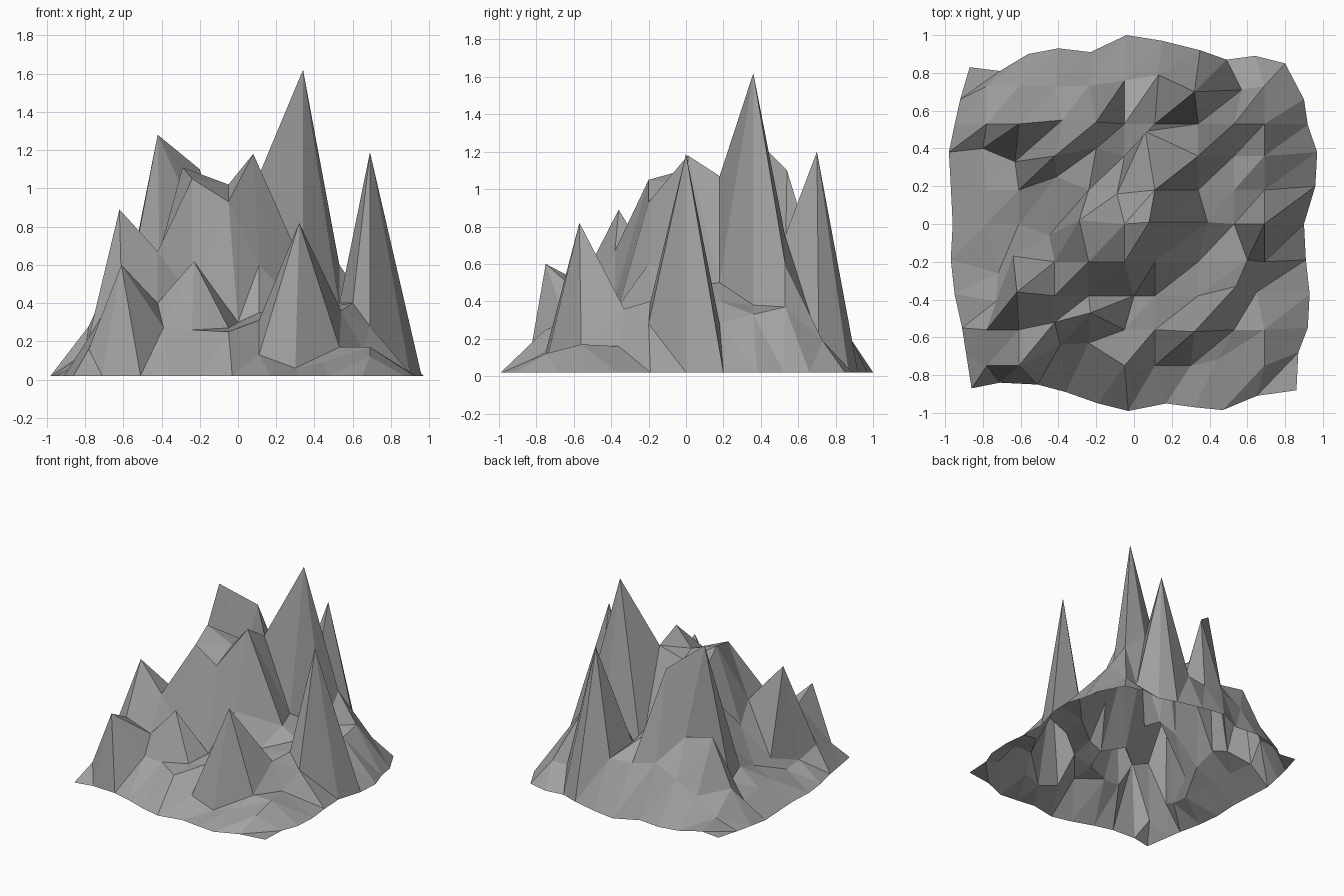
import bpy, bmesh

# grid lines of the terrain
COLS = [-.86, -.78, -.61, -.42, -.24, -.05, .11, .34, .53, .69, .86]
ROWS = [-.87, -.75, -.56, -.38, -.20, 0.0, .18, .36, .53, .73, .85]
RIM_Z = 0.02

# wavy outline of the rim: (x, y) along each side
FRONT = [(-.86, -.87), (-.71, -.84), (-.51, -.85), (-.36, -.89), (-.19, -.95), (-.03, -.99),
         (.17, -.95), (.32, -.97), (.47, -.985), (.65, -.91), (.86, -.88)]
BACK = [(-.87, .83), (-.71, .81), (-.56, .9), (-.4, .93), (-.23, .91), (-.04, 1.0),
        (.15, .97), (.35, .92), (.49, .87), (.64, .89), (.8, .85)]
LEFT_X = [-.89, -.91, -.95, -.97, -.96, -.97, -.98, -.95, -.92]
RIGHT_X = [.87, .92, .93, .91, .90, .96, .97, .92, .90]
SIDE_Y = [-.68, -.55, -.37, -.19, 0, .20, .38, .525, .66]

# interior heights, front row first, left to right
HEIGHTS = [
    [.16, .60, .27, .26, .25, .13, .06, .09, .12],
    [.22, .50, .40, .62, .27, .31, .82, .17, .17],
    [.14, .89, .67, .42, .30, .35, .33, .36, .16],
    [.12, .22, .63, 1.05, .93, .60, .36, .40, .28],
    [.15, .22, .48, 1.11, 1.02, 1.18, .48, .40, 1.19],
    [.15, .28, .55, .85, 1.0, 1.07, .50, .40, .28],
    [.14, .22, 1.28, .80, .65, .32, 1.62, .38, .33],
    [.28, .65, .60, 1.10, .55, .42, .75, .60, .37],
    [.12, .25, .33, .42, .38, .38, 1.20, .18, .19],
]

# sideways shifts of points that sit clearly off the grid: (col, row): (dx, dy)
NUDGE = {
    (3, 1): (.03, .11), (4, 1): (0, .12), (4, 2): (.01, .09), (3, 2): (0, .04),
    (7, 1): (-.04, 0), (8, 1): (-.09, .03), (7, 2): (-.02, -.01),
    (5, 3): (.05, 0), (1, 3): (.05, -.03), (1, 4): (.06, -.06), (2, 3): (-.01, .02),
    (2, 4): (-.03, .03), (8, 4): (.07, .01), (8, 3): (.01, .05), (9, 3): (-.04, .02),
    (3, 5): (-.03, -.06), (4, 5): (-.05, .02), (7, 5): (.05, .01), (6, 5): (-.03, .01),
    (3, 6): (.01, .07), (5, 6): (-.04, -.02), (6, 7): (-.05, .13), (4, 7): (.04, .04),
    (2, 7): (-.02, -.03), (1, 7): (-.02, .04), (4, 8): (.04, .01), (3, 8): (.04, .02),
    (5, 9): (0, .03), (6, 9): (.02, .06), (7, 9): (-.02, -.03), (8, 9): (.04, -.02),
}


def position(i, j):
    """Point of the terrain grid in column i, row j."""
    if j == 0:
        return *FRONT[i], RIM_Z
    if j == 10:
        return *BACK[i], RIM_Z
    if i in (0, 10):
        return (RIGHT_X if i else LEFT_X)[j - 1], SIDE_Y[j - 1], RIM_Z
    dx, dy = NUDGE.get((i, j), (0, 0))
    return COLS[i] + dx, ROWS[j] + dy, HEIGHTS[j - 1][i - 1]


# open faceted mountain surface
bm = bmesh.new()
grid = [[bm.verts.new(position(i, j)) for i in range(11)] for j in range(11)]
for j in range(10):
    for i in range(10):
        a, b = grid[j][i], grid[j][i + 1]
        c, d = grid[j + 1][i + 1], grid[j + 1][i]
        bm.faces.new((a, b, c))
        bm.faces.new((a, c, d))
mesh = bpy.data.meshes.new("mountain_terrain")
bm.to_mesh(mesh)
bm.free()
terrain = bpy.data.objects.new("mountain_terrain", mesh)
bpy.context.collection.objects.link(terrain)

# dark grey rock
rock = bpy.data.materials.new("rock")
rock.diffuse_color = (.36, .36, .36, 1)
mesh.materials.append(rock)
